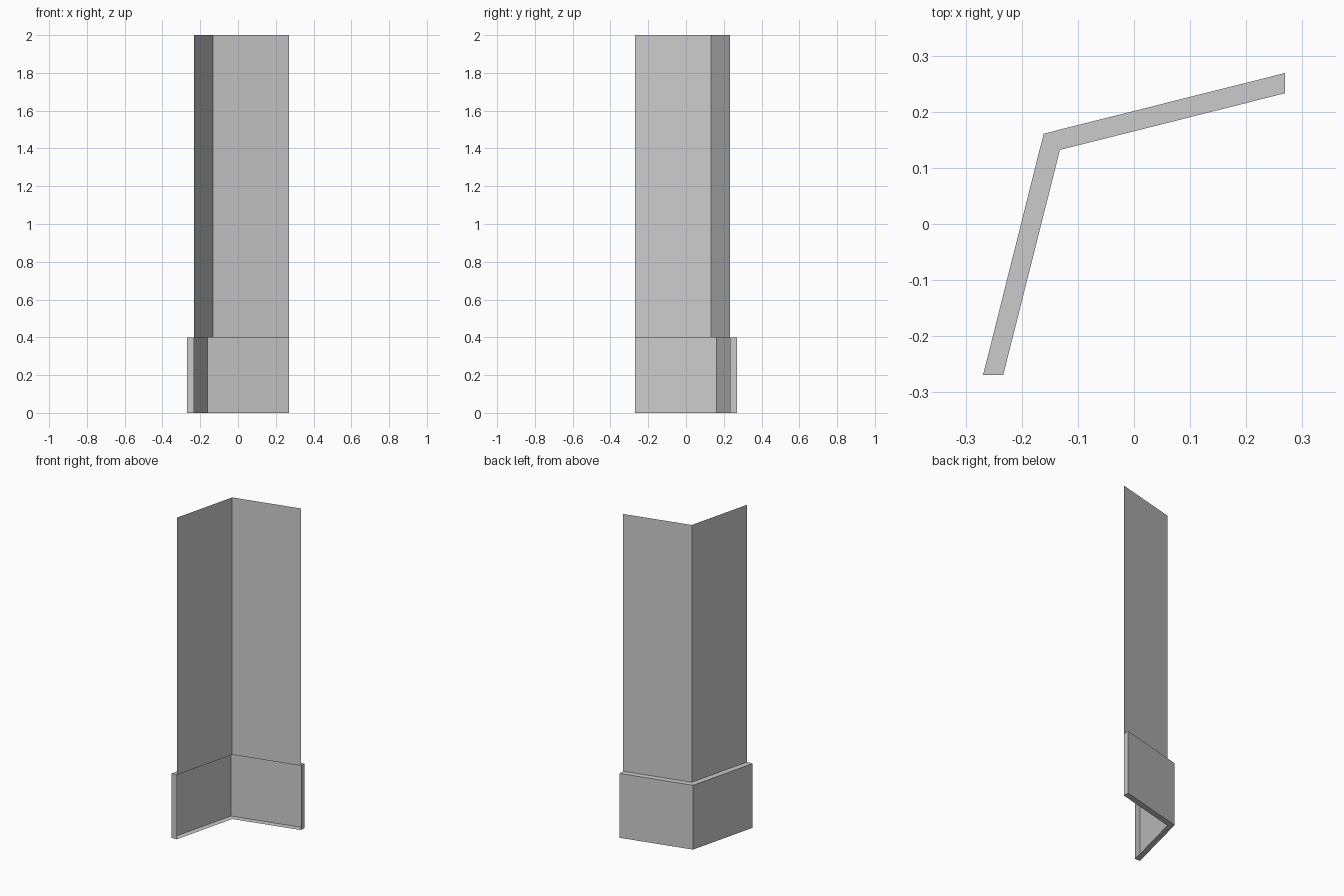
import bpy, bmesh

if "Cube" in bpy.data.objects:
    bpy.data.objects.remove(bpy.data.objects["Cube"])

# Plan lines of the folded panel (inner) and of the base trim's outer wall
INNER = [(0.269, 0.233), (-0.132, 0.132), (-0.233, -0.269)]
OUTER = [(0.269, 0.269), (-0.161, 0.161), (-0.269, -0.269)]
TRIM_Z, TOP_Z = 0.4, 2.0


def loft(name, rows, cap_ends=False):
    """Skin a list of (plan line, height) rows into one flat-faced sheet."""
    bm = bmesh.new()
    grid = [[bm.verts.new((x, y, z)) for x, y in line] for line, z in rows]
    for a, b in zip(grid, grid[1:]):
        for i in range(len(a) - 1):
            bm.faces.new((a[i], a[i + 1], b[i + 1], b[i]))
    if cap_ends:
        bm.faces.new([row[0] for row in grid])
        bm.faces.new([row[-1] for row in reversed(grid)])
    bmesh.ops.recalc_face_normals(bm, faces=bm.faces)
    mesh = bpy.data.meshes.new(name)
    bm.to_mesh(mesh)
    bm.free()
    obj = bpy.data.objects.new(name, mesh)
    bpy.context.collection.objects.link(obj)
    return obj


# Tall folded panel: a single thin sheet
loft("corner_panel", [(INNER, TRIM_Z), (INNER, TOP_Z)])

# Base trim: ledge, outer wall and underside, closed at the ends, open on the inside
loft("base_trim", [(INNER, TRIM_Z), (OUTER, TRIM_Z), (OUTER, 0), (INNER, 0)], cap_ends=True)
